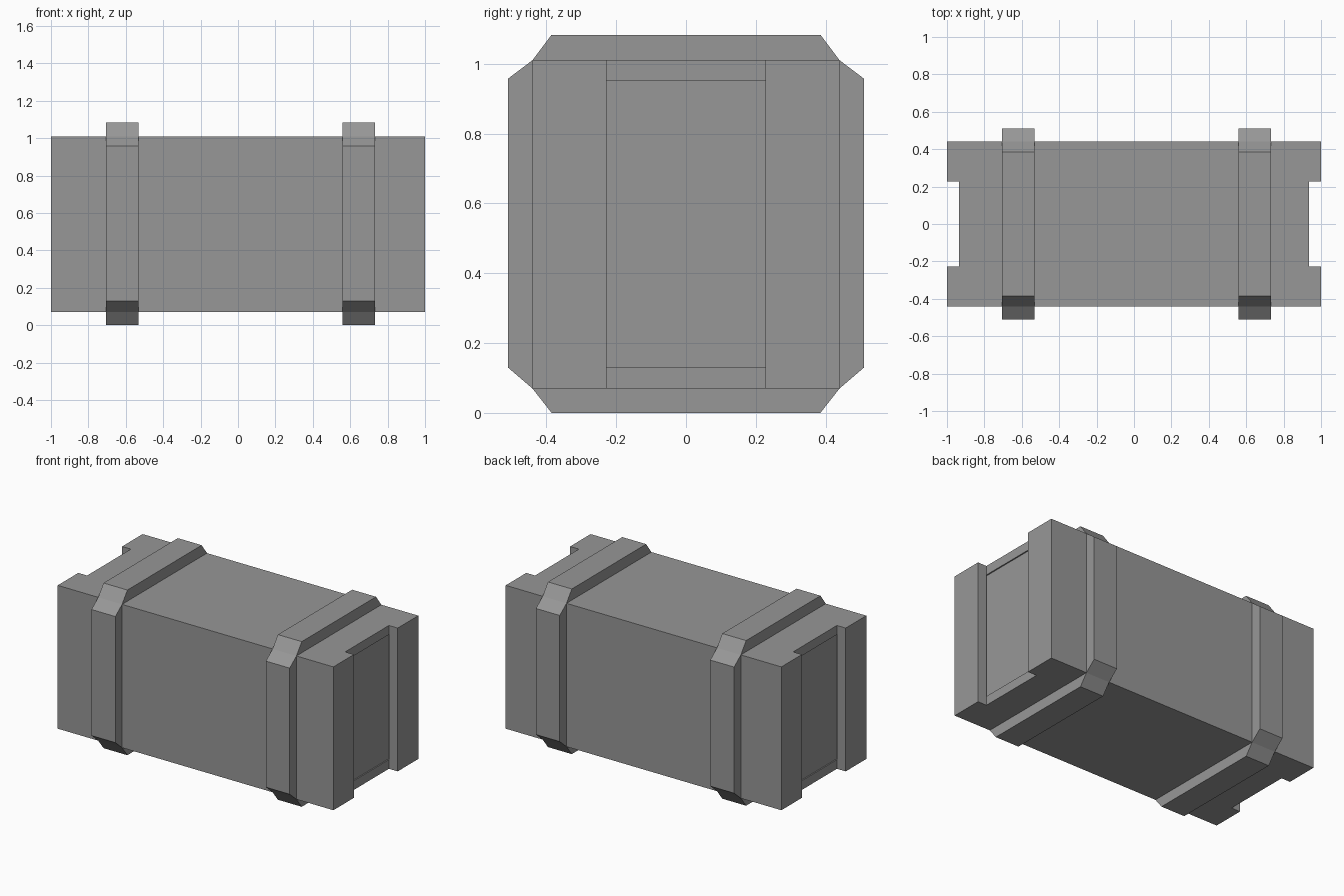
import bpy, bmesh

if "Cube" in bpy.data.objects:
    bpy.data.objects.remove(bpy.data.objects["Cube"])

W, Z0, Z1 = 0.44, 0.07, 1.01   # crate half depth, bottom and top of the boards
END = 0.936                    # where the main boards stop

# Dark grey for the whole crate
GREY = bpy.data.materials.new("dark_grey")
GREY.diffuse_color = (0.31, 0.31, 0.31, 1)
GREY.use_nodes = True
GREY.node_tree.nodes["Principled BSDF"].inputs["Base Color"].default_value = GREY.diffuse_color


def add_mesh(name, bm):
    bmesh.ops.recalc_face_normals(bm, faces=bm.faces)
    me = bpy.data.meshes.new(name)
    bm.to_mesh(me)
    bm.free()
    me.materials.append(GREY)
    ob = bpy.data.objects.new(name, me)
    bpy.context.collection.objects.link(ob)
    return ob


def prism(name, profile, x0, x1):
    """Extrude a closed (y, z) profile along x."""
    bm = bmesh.new()
    face = bm.faces.new([bm.verts.new((x0, y, z)) for y, z in profile])
    ext = bmesh.ops.extrude_face_region(bm, geom=[face])
    verts = [v for v in ext["geom"] if isinstance(v, bmesh.types.BMVert)]
    bmesh.ops.translate(bm, verts=verts, vec=(x1 - x0, 0, 0))
    return add_mesh(name, bm)


def box(name, x0, x1, y0, y1, z0, z1):
    return prism(name, [(y0, z0), (y1, z0), (y1, z1), (y0, z1)], x0, x1)


# Crate shell: floor, lid and the two long walls
T = 0.06
box("floor_board", -END, END, -W, W, Z0, Z0 + T)
box("lid_board", -END, END, -W, W, Z1 - T, Z1)
for s, side in ((-1, "front"), (1, "back")):
    y0, y1 = sorted((s * W, s * (W - T)))
    box(side + "_wall", -END, END, y0, y1, Z0 + T, Z1 - T)

for s, end in ((-1, "left"), (1, "right")):
    # Slightly recessed end panel
    x0, x1 = sorted((s * (END - T), s * (END - 0.008)))
    box(end + "_end_panel", x0, x1, -W + T, W - T, Z0 + T, Z1 - T)
    # Upright battens at the corners of each end
    x0, x1 = sorted((s * END, s * 1.0))
    for t, side in ((-1, "front"), (1, "back")):
        y0, y1 = sorted((t * 0.227, t * W))
        box(f"{end}_{side}_batten", x0, x1, y0, y1, Z0, Z1)

# Two bands of bevelled battens wrapped round the crate
for x0, x1, band in ((-0.706, -0.533, "left"), (0.559, 0.732, "right")):
    prism(band + "_top_strap",
          [(-W, Z1), (W, Z1), (0.385, 1.083), (-0.385, 1.083)], x0, x1)
    prism(band + "_bottom_strap",
          [(-W, Z0), (W, Z0), (0.385, 0), (-0.385, 0)], x0, x1)
    for s, side in ((-1, "front"), (1, "back")):
        prism(f"{band}_{side}_strap",
              [(s * W, Z0), (s * 0.51, 0.13), (s * 0.51, 0.957), (s * W, Z1)],
              x0, x1)
